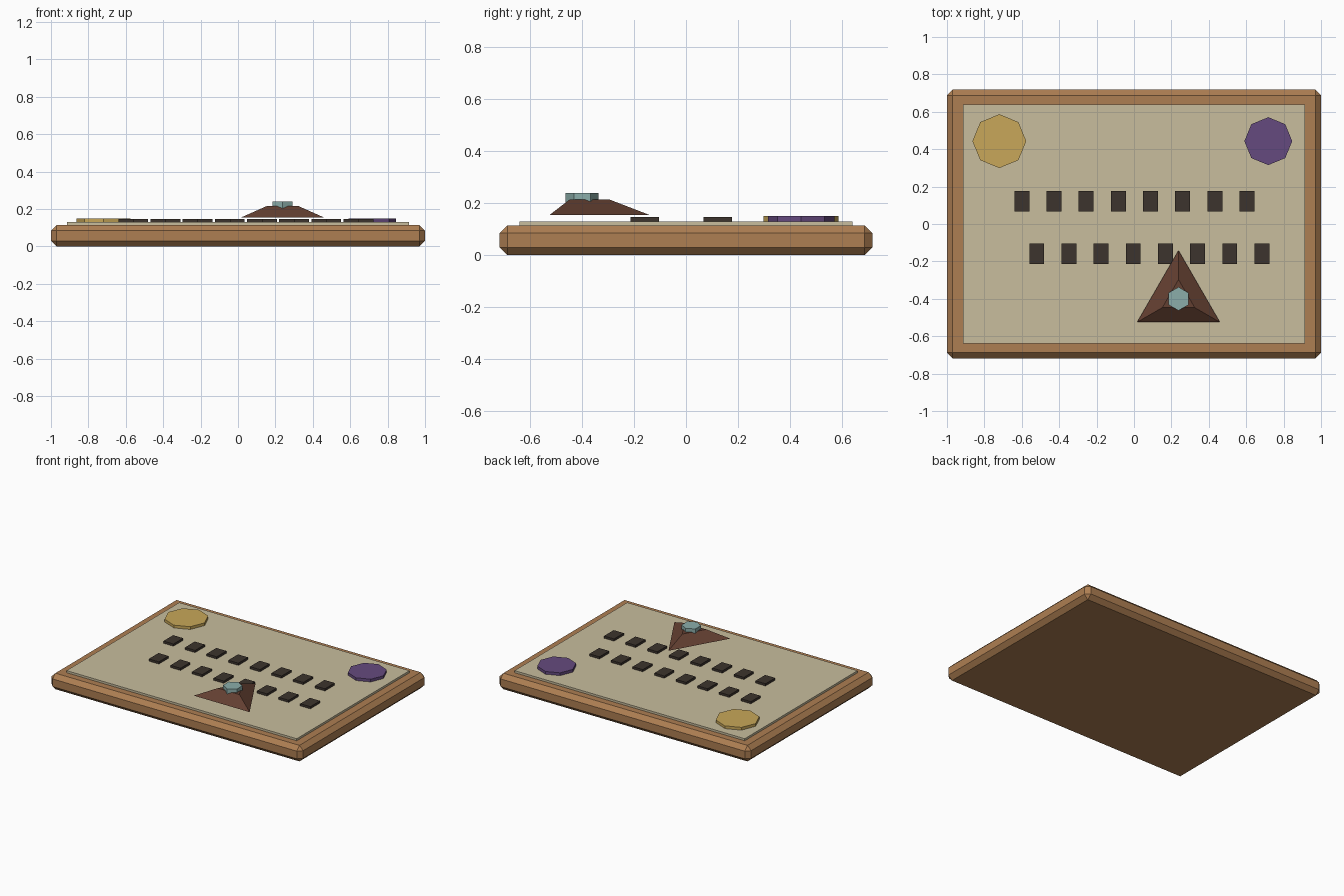
import bpy
import math

if "Cube" in bpy.data.objects:
    bpy.data.objects.remove(bpy.data.objects["Cube"])


def material(name, rgb):
    m = bpy.data.materials.new(name)
    m.diffuse_color = (*rgb, 1.0)
    m.use_nodes = True
    m.node_tree.nodes["Principled BSDF"].inputs["Base Color"].default_value = m.diffuse_color
    return m


WOOD = material("warm wood", (0.42, 0.21, 0.085))
PARCHMENT = material("parchment", (0.58, 0.51, 0.34))
GOLD = material("gold", (0.58, 0.39, 0.10))
PURPLE = material("purple", (0.13, 0.068, 0.21))
DARK = material("dark ink", (0.045, 0.034, 0.026))
BROWN = material("dark brown wood", (0.125, 0.05, 0.031))
GLASS = material("pale teal glass", (0.26, 0.42, 0.40))


def finish(name, mat):
    ob = bpy.context.object
    ob.name = name
    ob.data.materials.append(mat)
    return ob


def box(name, x, y, z0, z1, sx, sy, mat):
    bpy.ops.mesh.primitive_cube_add(size=1, location=(x, y, (z0 + z1) / 2))
    bpy.context.object.scale = (sx, sy, z1 - z0)
    bpy.ops.object.transform_apply(location=False, rotation=False, scale=True)
    return finish(name, mat)


def prism(name, x, y, z0, z1, sides, r0, r1, mat):
    # first corner points to +y
    bpy.ops.mesh.primitive_cone_add(vertices=sides, radius1=r0, radius2=r1,
                                    depth=z1 - z0, location=(x, y, (z0 + z1) / 2))
    return finish(name, mat)


# Board with chamfered edges and inlaid face
board = box("board", 0, 0, 0, 0.115, 2.0, 1.436, WOOD)
bevel = board.modifiers.new("chamfer", 'BEVEL')
bevel.width = 0.03
bevel.segments = 1
box("board_face", 0, 0, 0.095, 0.13, 1.83, 1.28, PARCHMENT)

# Corner discs
prism("gold_disc", -0.72, 0.443, 0.12, 0.15, 8, 0.144, 0.144, GOLD)
prism("purple_disc", 0.718, 0.443, 0.12, 0.15, 8, 0.128, 0.128, PURPLE)

# Two rows of dark tiles
for row, (x0, y) in enumerate([(-0.60, 0.122), (-0.52, -0.158)]):
    for i in range(8):
        box(f"tile_{row + 1}_{i + 1}", x0 + i * 0.172, y, 0.125, 0.146, 0.08, 0.11, DARK)

# Triangular pointer hovering just above the board, with glass lens
prism("pointer", 0.238, -0.397, 0.155, 0.215, 3, 0.256, 0.10, BROWN)
prism("lens", 0.238, -0.400, 0.20, 0.24, 6, 0.063, 0.063, GLASS)
